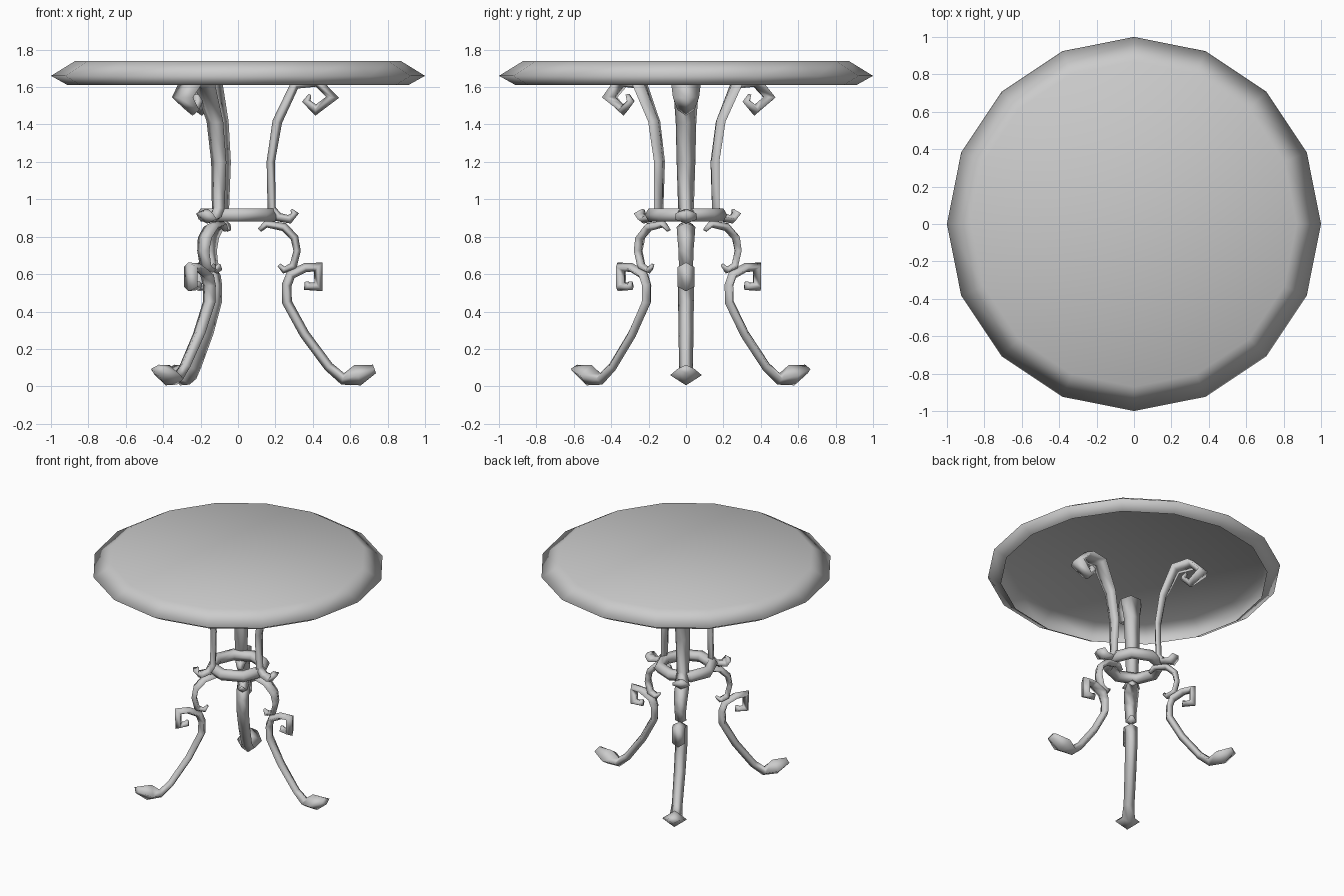
import bpy, bmesh
from math import cos, sin, pi, radians
from mathutils import Vector

if "Cube" in bpy.data.objects:
    bpy.data.objects.remove(bpy.data.objects["Cube"])


def finish(name, bm):
    bmesh.ops.recalc_face_normals(bm, faces=bm.faces)
    for f in bm.faces:
        f.smooth = True
    mesh = bpy.data.meshes.new(name)
    bm.to_mesh(mesh)
    bm.free()
    obj = bpy.data.objects.new(name, mesh)
    bpy.context.collection.objects.link(obj)
    return obj


def skin(bm, rings, cap_start=True):
    n = len(rings[0])
    for a, b in zip(rings, rings[1:]):
        for i in range(n):
            j = (i + 1) % n
            bm.faces.new((a[i], a[j], b[j], b[i]))
    if cap_start:
        bm.faces.new(rings[0])
    bm.faces.new(rings[-1])


def bar(name, path, angle):
    """Diamond-section bar along (x, z, half thickness, half width) points."""
    bm = bmesh.new()
    pts = [Vector((p[0], p[1])) for p in path]
    rings = []
    for i, (x, z, t, w) in enumerate(path):
        a = (pts[i] - pts[max(i - 1, 0)])
        b = (pts[min(i + 1, len(pts) - 1)] - pts[i])
        a = a.normalized() if a.length else b.normalized()
        b = b.normalized() if b.length else a
        d = (a + b).normalized()
        k = t / max(d.dot(a), 0.6)
        nx, nz = -d.y * k, d.x * k
        rings.append([bm.verts.new(v) for v in (
            (x + nx, 0, z + nz), (x, w, z), (x - nx, 0, z - nz), (x, -w, z))])
    skin(bm, rings)
    finish(name, bm).rotation_euler.z = radians(angle)


# Bevelled 16-sided top, a shell open underneath
bm = bmesh.new()
rings = [[bm.verts.new((r * cos(i * pi / 8), r * sin(i * pi / 8), z)) for i in range(16)]
         for r, z in ((0.91, 1.61), (1.0, 1.66), (0.87, 1.74))]
skin(bm, rings, cap_start=False)
finish("table_top", bm)

# Ring tying the legs together
bpy.ops.mesh.primitive_torus_add(major_segments=8, minor_segments=6, major_radius=0.18,
                                 minor_radius=0.04, location=(0, 0, 0.917))
ring = bpy.context.object
ring.name = "leg_ring"
bpy.ops.object.shade_smooth()

# Profiles of one leg, seen from the side
upper = [(.385, 1.56, .008, .02), (.365, 1.525, .018, .035), (.415, 1.477, .023, .045),
         (.505, 1.545, .023, .07), (.425, 1.627, .024, .08), (.305, 1.615, .024, .07),
         (.21, 1.415, .026, .055), (.175, 1.2, .022, .05), (.18, .95, .022, .042),
         (.215, .905, .023, .045), (.275, .893, .021, .06), (.305, .925, .015, .055),
         (.285, .945, .006, .015)]
bracket = [(.115, .835, .012, .02), (.15, .868, .018, .035), (.245, .852, .022, .05),
           (.302, .795, .021, .046), (.316, .725, .019, .04), (.295, .642, .02, .038),
           (.245, .622, .016, .035), (.218, .65, .01, .012)]
lower = [(.365, .56, .01, .015), (.37, .535, .02, .035), (.43, .532, .022, .045),
         (.43, .638, .023, .045), (.36, .635, .024, .045), (.282, .597, .025, .045),
         (.26, .54, .026, .042), (.262, .45, .026, .042), (.355, .28, .026, .04),
         (.485, .105, .026, .037), (.56, .04, .028, .045), (.64, .06, .057, .085),
         (.73, .093, .024, .045)]

# Three legs, slightly unevenly spaced
for label, angle in (("right", 0), ("back", 118), ("front", -126)):
    bar(label + "_upper_leg", upper, angle)
    bar(label + "_scroll_bracket", bracket, angle)
    bar(label + "_lower_leg", lower, angle)
